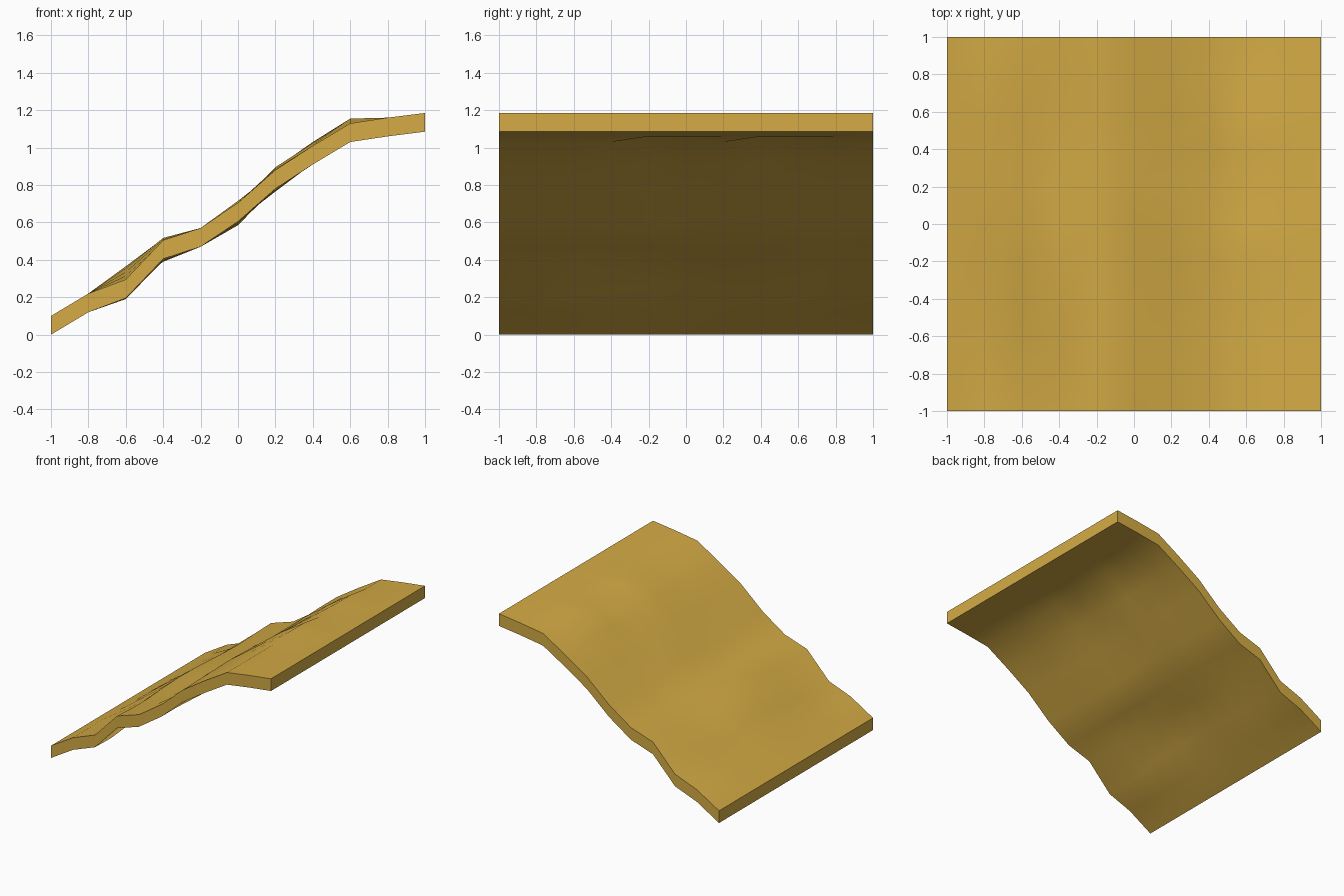
import bpy, bmesh

if "Cube" in bpy.data.objects:
    bpy.data.objects.remove(bpy.data.objects["Cube"])

N = 10
THICK = 0.1

# Slope profile along x (top surface at the front and back edges)
PROFILE = [0.10, 0.22, 0.295, 0.505, 0.57, 0.705, 0.88, 1.01, 1.13, 1.16, 1.185]

# Gentle unevenness across y, in hundredths, for columns that are not straight
BUMPS = {
    2: [0, -0.5, 2, 4, 6, 7, 5.5, 4.5, 4, 3, 0],
    3: [0, -1, -1, 0.5, 1.2, 1, 0, -1, -1.5, -0.5, 0],
    5: [0, 0, -1, -2, -1.5, 0, 1, 0.5, 0, 0, 0],
    6: [0, 0.5, 1, 1.5, 1, 0, -1, -1.5, -0.5, 0, 0],
    7: [0, 0, 0, 0.5, 1.5, 2, 0.5, 0.5, 1, 0, 0],
    8: [0, 0, 0, 0, 2.5, 2.5, 0, 2.5, 2.5, 0, 0],
}

# Uneven top sheet
bm = bmesh.new()
grid = [[bm.verts.new((-1 + 2 * i / N, -1 + 2 * j / N,
                       PROFILE[i] + BUMPS.get(i, [0] * (N + 1))[j] / 100))
         for j in range(N + 1)] for i in range(N + 1)]
for i in range(N):
    for j in range(N):
        bm.faces.new((grid[i][j], grid[i + 1][j], grid[i + 1][j + 1], grid[i][j + 1]))

# Drop a copy straight down for the underside and rim
top = bm.faces[:]
ret = bmesh.ops.extrude_face_region(bm, geom=top, use_keep_orig=True)
low = [g for g in ret["geom"] if isinstance(g, bmesh.types.BMVert)]
bmesh.ops.translate(bm, verts=low, vec=(0, 0, -THICK))
bmesh.ops.recalc_face_normals(bm, faces=bm.faces[:])

mesh = bpy.data.meshes.new("sloped_ground")
bm.to_mesh(mesh)
bm.free()
slab = bpy.data.objects.new("sloped_ground", mesh)
bpy.context.collection.objects.link(slab)

# Sandy material
mat = bpy.data.materials.new("sand")
mat.diffuse_color = (0.66, 0.41, 0.06, 1)
mat.use_nodes = True
mat.node_tree.nodes["Principled BSDF"].inputs["Base Color"].default_value = mat.diffuse_color
mesh.materials.append(mat)

# Smooth surface with crisp rim
bpy.context.view_layer.objects.active = slab
slab.select_set(True)
bpy.ops.object.shade_smooth_by_angle(angle=0.8)
